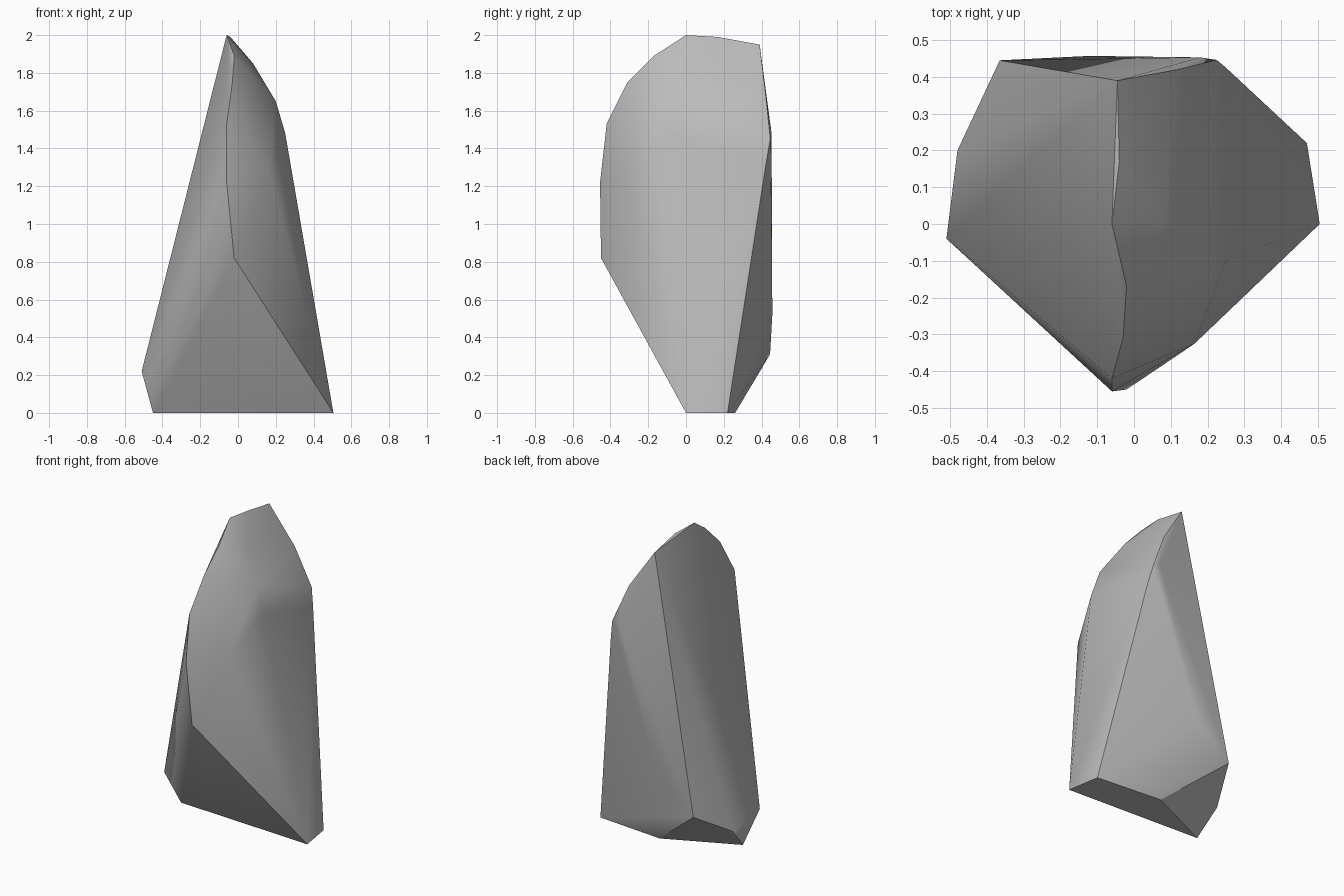
import bpy
import bmesh
from math import radians

cube = bpy.data.objects.get("Cube")
if cube:
    bpy.data.objects.remove(cube, do_unlink=True)

# Key corners of the shard, grouped by region
base = [(.505, 0, 0), (.47, .22, 0), (.01, .26, 0), (-.45, .05, 0)]
left_foot = [(-.51, -.04, .22), (-.48, .2, .155), (-.365, .445, .31)]
ridge = [(-.02, -.45, .82), (-.06, -.455, 1.22), (-.06, -.42, 1.53),
         (-.03, -.31, 1.75), (-.02, -.17, 1.89), (-.06, 0, 2),
         (-.04, .17, 1.99), (-.045, .39, 1.95)]
back = [(.12, .42, 1.7), (.18, .453, 1.48), (.225, .446, 1.45),
        (.25, .425, 1.33), (-.12, .457, .52)]
flank = [(.165, -.325, 1.28), (.25, -.1, 1.48), (.2, -.08, 1.65), (.08, .01, 1.85)]

# Wrap the corners in a convex chipped-stone surface
bm = bmesh.new()
for co in base + left_foot + ridge + back + flank:
    bm.verts.new(co)
bmesh.ops.convex_hull(bm, input=bm.verts)
loose = [v for v in bm.verts if not v.link_faces]
bmesh.ops.delete(bm, geom=loose, context='VERTS')
bmesh.ops.recalc_face_normals(bm, faces=bm.faces)
mesh = bpy.data.meshes.new("rock_shard")
bm.to_mesh(mesh)
bm.free()
rock = bpy.data.objects.new("rock_shard", mesh)
bpy.context.collection.objects.link(rock)

# Plain grey stone
stone = bpy.data.materials.new("grey_stone")
stone.use_nodes = True
color = (.5, .5, .5, 1)
stone.diffuse_color = color
stone.node_tree.nodes["Principled BSDF"].inputs["Base Color"].default_value = color
mesh.materials.append(stone)

# Soft facets with crisp main edges, large facets staying flat
bpy.ops.object.select_all(action='DESELECT')
rock.select_set(True)
bpy.context.view_layer.objects.active = rock
bpy.ops.object.shade_smooth_by_angle(angle=radians(30))
weighted = rock.modifiers.new("flat_facets", 'WEIGHTED_NORMAL')
weighted.keep_sharp = True
